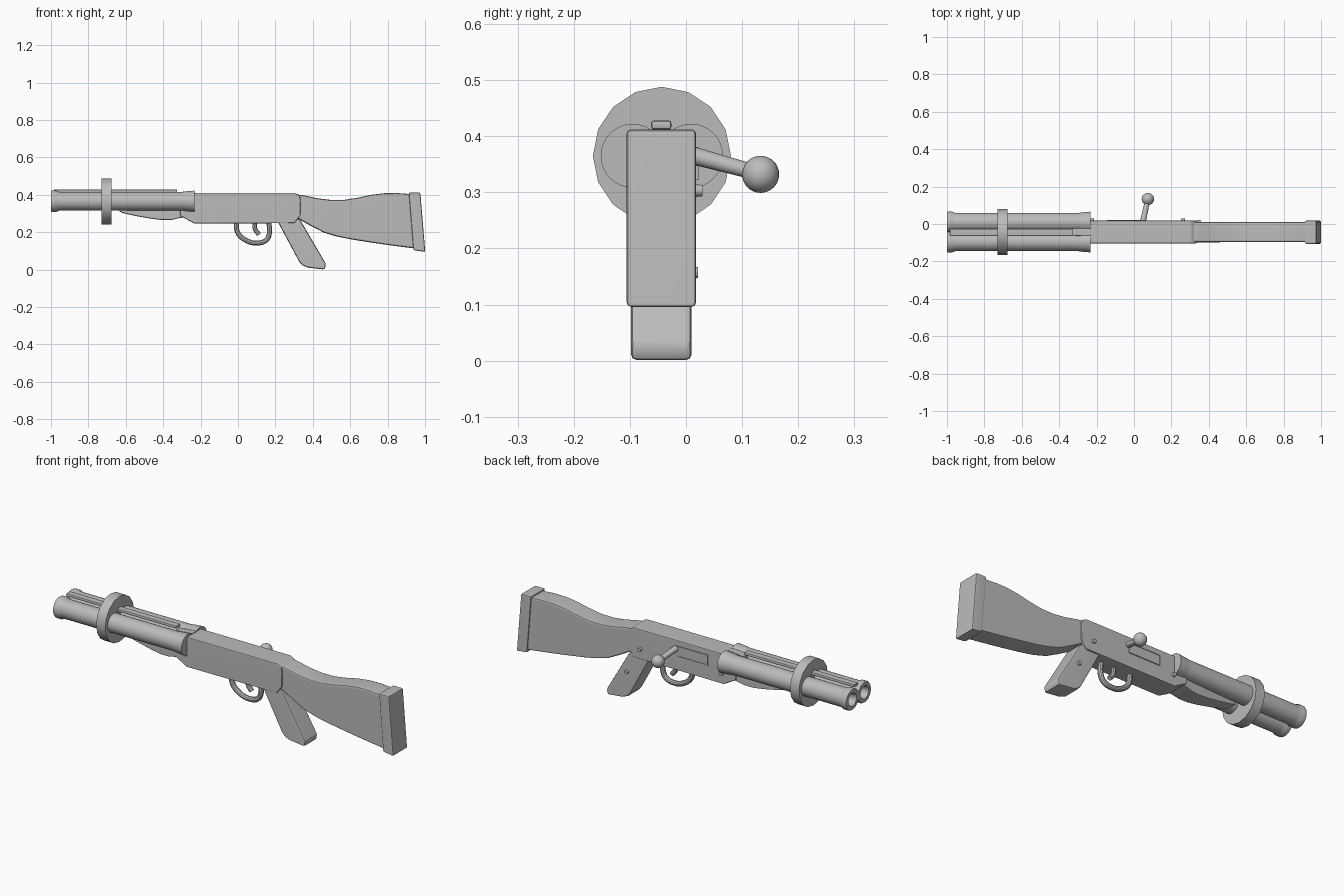
import bpy, bmesh
from math import radians
from mathutils import Vector, Matrix

if "Cube" in bpy.data.objects:
    bpy.data.objects.remove(bpy.data.objects["Cube"], do_unlink=True)

MID = -0.043      # y of the symmetry plane
BORE_Z = 0.365    # height of the barrel axes
GREY = (0.5, 0.5, 0.5, 1)
parts = []

grey = bpy.data.materials.new("plain_grey")
grey.use_nodes = True
grey.diffuse_color = GREY
grey.node_tree.nodes["Principled BSDF"].inputs["Base Color"].default_value = GREY


def finish(name, bm):
    bmesh.ops.recalc_face_normals(bm, faces=bm.faces)
    mesh = bpy.data.meshes.new(name)
    bm.to_mesh(mesh)
    bm.free()
    mesh.materials.append(grey)
    obj = bpy.data.objects.new(name, mesh)
    bpy.context.collection.objects.link(obj)
    parts.append(obj)
    return obj


def prism(name, outline, y0, y1, bevel=0.0, taper=None):
    """Extrude an (x, z) outline from y0 to y1 and round its hard edges."""
    bm = bmesh.new()
    face = bm.faces.new([bm.verts.new((x, y0, z)) for x, z in outline])
    new = bmesh.ops.extrude_face_region(bm, geom=[face])["geom"]
    for v in new:
        if isinstance(v, bmesh.types.BMVert):
            v.co.y = y1
    if taper:
        for v in bm.verts:
            v.co.y = MID + (v.co.y - MID) * taper(v.co.x)
    bmesh.ops.recalc_face_normals(bm, faces=bm.faces)
    if bevel:
        edges = [e for e in bm.edges if e.calc_face_angle(0) > 0.5]
        bmesh.ops.bevel(bm, geom=edges, offset=bevel, segments=2, profile=0.5,
                        affect='EDGES', clamp_overlap=True)
    return finish(name, bm)


def box(name, x, y, z, bevel=0.0):
    outline = [(x[0], z[0]), (x[1], z[0]), (x[1], z[1]), (x[0], z[1])]
    return prism(name, outline, y[0], y[1], bevel)


def rod(name, a, b, r1, r2, sides=16):
    a, b = Vector(a), Vector(b)
    d = b - a
    bm = bmesh.new()
    mat = Matrix.Translation((a + b) / 2) @ d.to_track_quat('Z', 'Y').to_matrix().to_4x4()
    bmesh.ops.create_cone(bm, cap_ends=True, segments=sides, radius1=r1,
                          radius2=r2, depth=d.length, matrix=mat)
    return finish(name, bm)


def lathe_x(name, profile, y, z, sides=32):
    """Spin an (x, radius) profile around an axis along x."""
    bm = bmesh.new()
    verts = [bm.verts.new((x, y, z + r)) for x, r in profile]
    edges = [bm.edges.new(p) for p in zip(verts, verts[1:])]
    bmesh.ops.spin(bm, geom=verts + edges, cent=(0, y, z), axis=(1, 0, 0),
                   angle=radians(360), steps=sides, use_duplicate=False)
    bmesh.ops.remove_doubles(bm, verts=bm.verts, dist=0.0002)
    return finish(name, bm)


def tube(name, points, radius):
    """Round tube along a smooth path in the symmetry plane."""
    curve = bpy.data.curves.new(name, 'CURVE')
    curve.dimensions = '3D'
    curve.bevel_depth = radius
    curve.bevel_resolution = 3
    curve.use_fill_caps = True
    spline = curve.splines.new('BEZIER')
    spline.bezier_points.add(len(points) - 1)
    for p, (x, z) in zip(spline.bezier_points, points):
        p.co = (x, MID, z)
        p.handle_left_type = p.handle_right_type = 'AUTO'
    temp = bpy.data.objects.new(name + "_path", curve)
    bpy.context.collection.objects.link(temp)
    bpy.context.view_layer.update()
    bm = bmesh.new()
    bm.from_mesh(temp.to_mesh())
    temp.to_mesh_clear()
    bpy.data.objects.remove(temp, do_unlink=True)
    return finish(name, bm)


# Twin barrels with flared ends and hollow muzzles
barrel = [(-0.85, 0), (-0.85, 0.03), (-0.985, 0.03), (-1.0, 0.035), (-1.0, 0.054),
          (-0.995, 0.057), (-0.972, 0.057), (-0.955, 0.05), (-0.30, 0.05),
          (-0.28, 0.053), (-0.232, 0.057), (-0.232, 0)]
for side, word in ((-1, "right"), (1, "left")):
    lathe_x("barrel_" + word, barrel, MID + side * 0.052, BORE_Z)

# Band around the barrels, top rail and rear sight
rod("barrel_band", (-0.731, MID, BORE_Z), (-0.677, MID, BORE_Z), 0.123, 0.123)
box("top_rail", (-0.985, -0.325), (-0.062, -0.026), (0.412, 0.428), 0.005)
prism("rear_sight", [(-0.33, 0.37), (-0.23, 0.37), (-0.23, 0.413), (-0.25, 0.413),
                     (-0.33, 0.405)], -0.063, -0.024, 0.004)

# Receiver and tapering fore-end
prism("receiver", [(-0.235, 0.41), (0.305, 0.41), (0.33, 0.395), (0.335, 0.37),
                   (0.333, 0.29), (0.303, 0.248), (-0.235, 0.246), (-0.31, 0.288),
                   (-0.31, 0.33), (-0.235, 0.33)], -0.104, 0.018, 0.007)
prism("fore_end", [(-0.28, 0.35), (-0.28, 0.28), (-0.31, 0.276), (-0.35, 0.266),
                   (-0.40, 0.264), (-0.46, 0.271), (-0.54, 0.285), (-0.61, 0.3),
                   (-0.635, 0.31), (-0.635, 0.35)], -0.098, 0.012, 0.008,
      lambda x: 1 - 0.45 * (-0.28 - x) / 0.355)

# Shoulder stock and butt pad
prism("stock", [(0.31, 0.402), (0.35, 0.397), (0.43, 0.38), (0.50, 0.372), (0.57, 0.373),
                (0.64, 0.384), (0.71, 0.399), (0.78, 0.408), (0.85, 0.409), (0.93, 0.403),
                (0.95, 0.112), (0.84, 0.126), (0.72, 0.143), (0.60, 0.162), (0.53, 0.176),
                (0.46, 0.197), (0.39, 0.233), (0.31, 0.278)], -0.097, 0.012, 0.012)
prism("butt_pad", [(0.913, 0.412), (0.975, 0.412), (1.001, 0.095), (0.938, 0.103)],
      -0.106, 0.018, 0.008)

# Slanted hand grip
prism("hand_grip", [(0.205, 0.27), (0.33, 0.27), (0.47, 0.03), (0.464, 0.0), (0.375, 0.01),
                    (0.345, 0.022), (0.327, 0.042)], -0.098, 0.01, 0.01)

# Guard loop and trigger
tube("trigger_guard", [(-0.011, 0.26), (0.0, 0.195), (0.045, 0.155), (0.1, 0.142),
                       (0.15, 0.157), (0.168, 0.195), (0.163, 0.26)], 0.014)
tube("trigger", [(0.09, 0.26), (0.092, 0.215), (0.113, 0.187)], 0.013)

# Side port: plate in a thin frame
box("port_plate", (-0.14, 0.04), (0.01, 0.0195), (0.325, 0.378))
for i, (x, z) in enumerate([((-0.145, 0.045), (0.375, 0.381)), ((-0.145, 0.045), (0.322, 0.328)),
                            ((-0.145, -0.139), (0.322, 0.381)), ((0.039, 0.045), (0.322, 0.381))]):
    box(f"port_frame_{i + 1}", x, (0.01, 0.0225), z)

# Bolt handle with ball knob
rod("bolt_handle", (0.045, 0.0, 0.369), (0.072, 0.125, 0.335), 0.016, 0.0135)
ball = bmesh.new()
bmesh.ops.create_uvsphere(ball, u_segments=24, v_segments=16, radius=0.033,
                          matrix=Matrix.Translation((0.074, 0.133, 0.332)))
finish("bolt_knob", ball)

# Round pins on the far side
for name, x, y, z in (("receiver_pin_rear", 0.262, 0.018, 0.303),
                      ("receiver_pin_front", -0.225, 0.018, 0.303),
                      ("grip_pin", 0.345, 0.01, 0.157)):
    rod(name, (x, y - 0.02, z), (x, y + 0.011, z), 0.013, 0.010)

# Smooth shading with sharp hard edges and flat broad faces
bpy.ops.object.select_all(action='DESELECT')
for obj in parts:
    obj.select_set(True)
bpy.context.view_layer.objects.active = parts[0]
bpy.ops.object.shade_smooth_by_angle(angle=radians(32))
for obj in parts:
    obj.modifiers.new("flat_faces", 'WEIGHTED_NORMAL').keep_sharp = True
